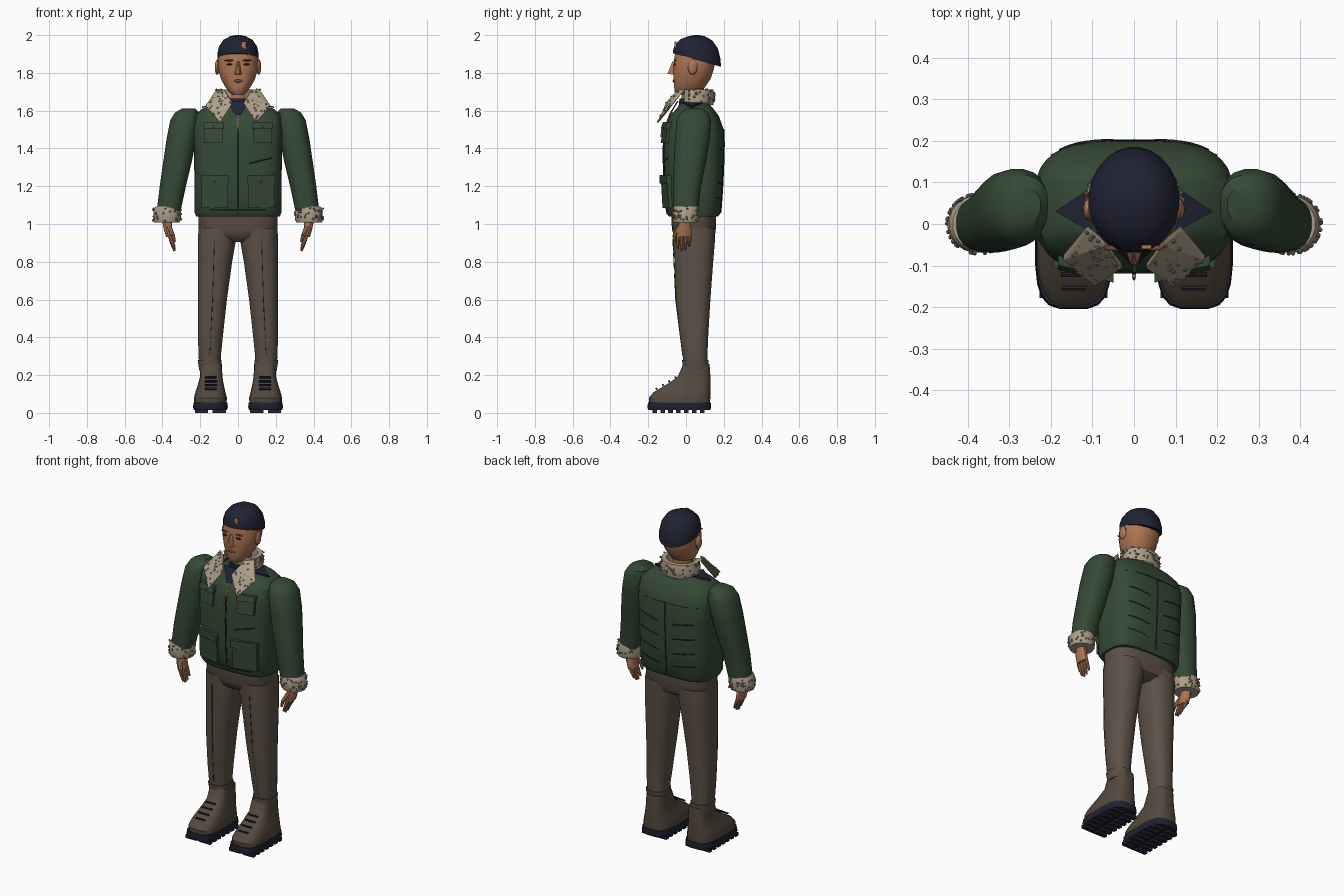
import bpy, bmesh, math, random
from mathutils import Vector, Matrix

if "Cube" in bpy.data.objects:
    bpy.data.objects.remove(bpy.data.objects["Cube"])

random.seed(4)


def material(name, rgb):
    m = bpy.data.materials.new(name)
    m.diffuse_color = (*rgb, 1)
    m.use_nodes = True
    m.node_tree.nodes["Principled BSDF"].inputs["Base Color"].default_value = m.diffuse_color
    return m


GREEN = material("jacket green", (0.035, 0.066, 0.036))
SEAM = material("dark seam", (0.012, 0.02, 0.013))
FLEECE = material("fleece beige", (0.42, 0.35, 0.25))
CURL = material("fleece curl", (0.27, 0.225, 0.16))
NAVY = material("navy", (0.015, 0.016, 0.033))
SKIN = material("skin", (0.42, 0.18, 0.09))
LIP = material("lip brown", (0.17, 0.06, 0.04))
PANTS = material("trouser brown", (0.11, 0.082, 0.062))
BOOT = material("boot brown", (0.088, 0.066, 0.048))


def finish(name, bm, mat, angle=35):
    bmesh.ops.recalc_face_normals(bm, faces=bm.faces)
    me = bpy.data.meshes.new(name)
    bm.to_mesh(me)
    bm.free()
    me.materials.append(mat)
    ob = bpy.data.objects.new(name, me)
    bpy.context.collection.objects.link(ob)
    bpy.ops.object.select_all(action='DESELECT')
    ob.select_set(True)
    bpy.context.view_layer.objects.active = ob
    if angle:
        bpy.ops.object.shade_smooth_by_angle(angle=math.radians(angle))
    return ob


def loft(name, rings, mat, n=24, e=2.0, s=1, caps=True, cut=None):
    """Rings: (z, centre x, half width, front y, back y[, slope])."""
    bm = bmesh.new()
    loops = []
    for z, cx, rx, y0, y1, *k in rings:
        loop = []
        for i in range(n):
            a = 2 * math.pi * (i + 0.5) / n
            c, d = math.cos(a), math.sin(a)
            x = rx * math.copysign(abs(c) ** (2 / e), c)
            y = (y1 - y0) / 2 * math.copysign(abs(d) ** (2 / e), d)
            loop.append(bm.verts.new((s * cx + x, (y0 + y1) / 2 + y, z - (k[0] if k else 0) * y)))
        loops.append(loop)
    for a, b in zip(loops, loops[1:]):
        for i in range(n):
            j = (i + 1) % n
            bm.faces.new((a[i], a[j], b[j], b[i]))
    if caps:
        bm.faces.new(loops[0])
        bm.faces.new(loops[-1])
    if cut:
        bmesh.ops.delete(bm, geom=[v for v in bm.verts if cut(v.co)], context='VERTS')
    return finish(name, bm, mat)


def hull(name, groups, mat, angle=0):
    bm = bmesh.new()
    for pts in groups:
        vs = [bm.verts.new(p) for p in pts]
        bmesh.ops.convex_hull(bm, input=vs)
    return finish(name, bm, mat, angle)


def box(x0, x1, y0, y1, z0, z1):
    return [(x, y, z) for x in (x0, x1) for y in (y0, y1) for z in (z0, z1)]


def sticks(name, segs, mat, n=6):
    """Segments: (start, end, start radius, end radius)."""
    bm = bmesh.new()
    for a, b, r0, r1 in segs:
        a, b = Vector(a), Vector(b)
        d = b - a
        m = Matrix.Translation((a + b) / 2) @ d.to_track_quat('Z', 'Y').to_matrix().to_4x4()
        bmesh.ops.create_cone(bm, cap_ends=True, segments=n, radius1=r0, radius2=r1, depth=d.length, matrix=m)
    return finish(name, bm, mat)


def blobs(name, items, mat, sub=1):
    bm = bmesh.new()
    for p, sc in items:
        bmesh.ops.create_icosphere(bm, subdivisions=sub, radius=1,
                                   matrix=Matrix.Translation(p) @ Matrix.Diagonal((*sc, 1)))
    return finish(name, bm, mat)


# Jacket body
TORSO = [(1.04, 0, .222, -.09, .17), (1.06, 0, .23, -.105, .185), (1.2, 0, .23, -.115, .195),
         (1.4, 0, .235, -.12, .204), (1.5, 0, .24, -.112, .20), (1.57, 0, .232, -.088, .175),
         (1.61, 0, .19, -.05, .145), (1.64, 0, .11, -.03, .12)]
E = 3.2
loft("jacket_body", TORSO, GREEN, 36, E)


def on_jacket(x, z, back=False, off=0.0):
    for a, b in zip(TORSO, TORSO[1:]):
        if a[0] <= z <= b[0]:
            t = (z - a[0]) / (b[0] - a[0])
            _, _, rx, y0, y1 = [p + t * (q - p) for p, q in zip(a, b)]
            h = (y1 - y0) / 2 * max(0, 1 - abs(x / rx) ** E) ** (1 / E)
            return (x, (y0 + y1) / 2 + (h + off if back else -h - off), z)


def jacket_line(x0, z0, x1, z1, back, r=.0025, n=6):
    p = [on_jacket(x0 + (x1 - x0) * i / n, z0 + (z1 - z0) * i / n, back) for i in range(n + 1)]
    return [(a, b, r, r) for a, b in zip(p, p[1:])]


# Seams, creases and front zip
lines = jacket_line(0, 1.06, 0, 1.5, True) + jacket_line(-.2, 1.5, .2, 1.5, True)
for z in (1.12, 1.2, 1.29, 1.38):
    for s in (1, -1):
        lines += jacket_line(s * .05, z, s * .18, z + .02, True)
lines += jacket_line(.06, 1.32, .18, 1.35, False) + jacket_line(-.21, 1.075, .21, 1.075, False)
sticks("jacket_seams", lines, SEAM, 4)
sticks("zip", jacket_line(0, 1.05, 0, 1.5, False, .005), SEAM)
sticks("zip_top", jacket_line(0, 1.5, 0, 1.59, False, .006)
       + [((0, -.125, 1.51), (0, -.132, 1.46), .005, .004)], CURL)

# Shirt, neck and head
loft("shirt", [(1.58, 0, .075, -.045, .1), (1.665, 0, .064, -.035, .1)], NAVY)
hull("shirt_front", [[(s * x, y - o, z) for s in (1, -1) for o in (0, .008)
                      for x, y, z in ((.06, -.04, 1.65), (.012, -.085, 1.575))]], NAVY)
loft("neck", [(1.6, 0, .056, -.025, .095), (1.75, 0, .056, -.025, .095)], SKIN)
loft("head", [(1.685, 0, .03, -.05, .05), (1.70, 0, .05, -.06, .08), (1.73, 0, .07, -.064, .105),
              (1.77, 0, .092, -.066, .132), (1.82, 0, .105, -.067, .148), (1.87, 0, .107, -.064, .158),
              (1.92, 0, .1, -.055, .16)], SKIN, 28, 2.2)
hull("nose", [[(-.009, -.062, 1.86), (.009, -.062, 1.86), (-.02, -.062, 1.79), (.02, -.062, 1.79),
               (-.008, -.098, 1.795), (.008, -.098, 1.795), (0, -.072, 1.86)]], SKIN)
blobs("ears", [((s * .11, .035, 1.83), (.013, .026, .042)) for s in (1, -1)], SKIN, 2)
blobs("mouth", [((0, -.066, 1.757), (.026, .005, .008))], LIP, 2)
blobs("brows", [((s * .045, -.058, 1.866), (.028, .007, .005)) for s in (1, -1)], LIP, 2)
blobs("eyes", [((s * .045, -.06, 1.845), (.018, .005, .005)) for s in (1, -1)], SEAM, 2)

# Knitted cap, tilted down at the back
loft("cap", [(1.868, 0, .108, -.07, .186, .28), (1.90, 0, .11, -.068, .184, .22),
             (1.94, 0, .101, -.058, .17, .1), (1.975, 0, .077, -.03, .14, .04),
             (1.994, 0, .042, .012, .1), (2.0, 0, .012, .045, .07)], NAVY, 24)
hull("cap_patch", [box(.018, .042, -.06, -.051, 1.93, 1.965)], SKIN)

# Fleece collar and open lapels
loft("collar", [(1.63, 0, .112, -.045, .145), (1.67, 0, .118, -.045, .152), (1.712, 0, .11, -.04, .145),
                (1.712, 0, .085, -.02, .12), (1.63, 0, .085, -.02, .12)], FLEECE, 32, caps=False,
     cut=lambda c: c.y < -.015 and abs(c.x) < .075)
curls = []
for s in (1, -1):
    pts = [(.07, -.04, 1.71), (.112, -.005, 1.715), (.17, -.075, 1.63), (.095, -.138, 1.545), (.03, -.095, 1.645)]
    hull("lapel", [[(s * x, y - o, z - o / 2) for x, y, z in pts for o in (0, .012)]], FLEECE)
    hull("shoulder_patch", [[(s * x, y, z + o) for o in (-.004, .003) for x, y, z in
                             ((.1, .09, 1.644), (.1, -.02, 1.644), (.19, .03, 1.618))]], NAVY)
    for _ in range(45):
        w = [random.random() for _ in pts]
        w = [v ** 3 / sum(u ** 3 for u in w) for v in w]
        p = sum((Vector(q) * v for q, v in zip(pts, w)), Vector())
        curls.append((s * p.x, p.y - .012, p.z - .006))
    for _ in range(50):
        a = random.uniform(0, 6.283)
        curls.append((s * .375 + .075 * math.cos(a), .071 * math.sin(a), random.uniform(1.015, 1.085)))
for _ in range(50):
    a = random.uniform(-.4, 3.54)
    curls.append((.117 * math.cos(a), .053 + .098 * math.sin(a), random.uniform(1.64, 1.715)))
blobs("fleece_curls", [(c, (.006, .006, .006)) for c in curls], CURL)

# Patch pockets with flaps and studs
for s in (1, -1):
    for tag, x0, x1, z0, z1, flap in (("chest", .08, .18, 1.43, 1.535, .03), ("hip", .052, .192, 1.085, 1.255, .04)):
        def plate(za, zb, off, g=0):
            return [on_jacket(s * x, z, False, o) for x in (x0 - g, x1 + g) for z in (za, zb) for o in (-.02, off)]
        hull(tag + "_pocket", [plate(z0, z1, .018)], GREEN)
        hull(tag + "_pocket_flap", [plate(z1 - flap, z1 + .005, .025, .003)], GREEN)
        p = Vector(on_jacket(s * (x0 + x1) / 2, z1 - flap + .01, False, .02))
        blobs(tag + "_pocket_stud", [(p, (.005, .006, .005))], CURL)

for s in (1, -1):
    # Sleeve and fleece cuff
    loft("sleeve", [(1.07, .367, .064, -.066, .066), (1.2, .345, .07, -.07, .08), (1.32, .322, .076, -.066, .105),
                    (1.45, .299, .08, -.06, .128), (1.55, .281, .078, -.05, .133), (1.59, .27, .064, -.03, .118),
                    (1.612, .26, .035, .005, .085)], GREEN, 20, 2.3, s)
    loft("sleeve_cuff", [(1.008, .377, .068, -.065, .065), (1.02, .376, .074, -.07, .07),
                         (1.08, .373, .073, -.07, .07), (1.093, .371, .066, -.065, .065)], FLEECE, 20, 2, s)
    # Hand
    loft("palm", [(.93, .362, .019, -.05, .03), (.97, .37, .023, -.048, .03), (1.03, .378, .027, -.03, .025)],
         SKIN, 12, 2.4, s)
    fingers = []
    for i, tip in enumerate((.87, .857, .862, .88)):
        y = -.04 + i * .02
        k = (s * .35, y - .002, (tip + .94) / 2)
        fingers += [((s * .363, y, .945), k, .011, .01), (k, (s * .336, y - .004, tip), .01, .006)]
    fingers += [((s * .365, -.035, .985), (s * .345, -.06, .94), .013, .011),
                ((s * .345, -.06, .94), (s * .335, -.062, .905), .011, .007)]
    sticks("fingers", fingers, SKIN, 8)
    # Trouser leg with turn-up and front crease
    loft("trouser_leg", [(.22, .146, .055, -.008, .112), (.3, .15, .06, -.018, .114), (.4, .146, .066, -.032, .118),
                         (.6, .135, .077, -.055, .13), (.8, .122, .092, -.062, .145), (.92, .111, .102, -.07, .155),
                         (.98, .108, .102, -.072, .157)], PANTS, 20, 2.4, s)
    loft("trouser_turn_up", [(.225, .146, .06, -.015, .117), (.28, .15, .064, -.022, .12)], PANTS, 20, 2.4, s)
    sticks("trouser_crease", [((s * .15, -.017, .3), (s * .135, -.055, .6), .0022, .0022),
                              ((s * .135, -.055, .6), (s * .125, -.07, .92), .0022, .0022)], SEAM, 4)
    # Boot, laces and lugged sole
    loft("boot", [(.045, .146, .086, -.195, .128), (.08, .146, .088, -.198, .13), (.11, .146, .08, -.172, .13),
                  (.15, .144, .069, -.105, .13), (.19, .142, .06, -.045, .13), (.26, .142, .057, -.015, .125)],
         BOOT, 20, 3.2, s)
    sticks("laces", [((s * (.144 - w), -.155 + i * .033, .128 + i * .02), (s * (.144 + w), -.155 + i * .033, .128 + i * .02),
                      .006, .006) for i, w in enumerate((.03, .032, .032, .03))], NAVY)
    loft("sole", [(.015, .146, .088, -.2, .13), (.03, .146, .093, -.206, .134), (.055, .146, .09, -.202, .132)],
         NAVY, 20, 3.6, s)
    hull("sole_lugs", [box(s * .146 + a, s * .146 + a + .07, y, y + .024, 0, .02)
                       for a in (-.082, .012) for y in [-.178 + .042 * i for i in range(7)]], NAVY)

# Trouser seat
loft("trouser_seat", [(.905, 0, .06, -.03, .11), (.93, 0, .19, -.06, .145), (.97, 0, .21, -.075, .158),
                      (1.07, 0, .21, -.08, .16)], PANTS, 28, 2.8)
